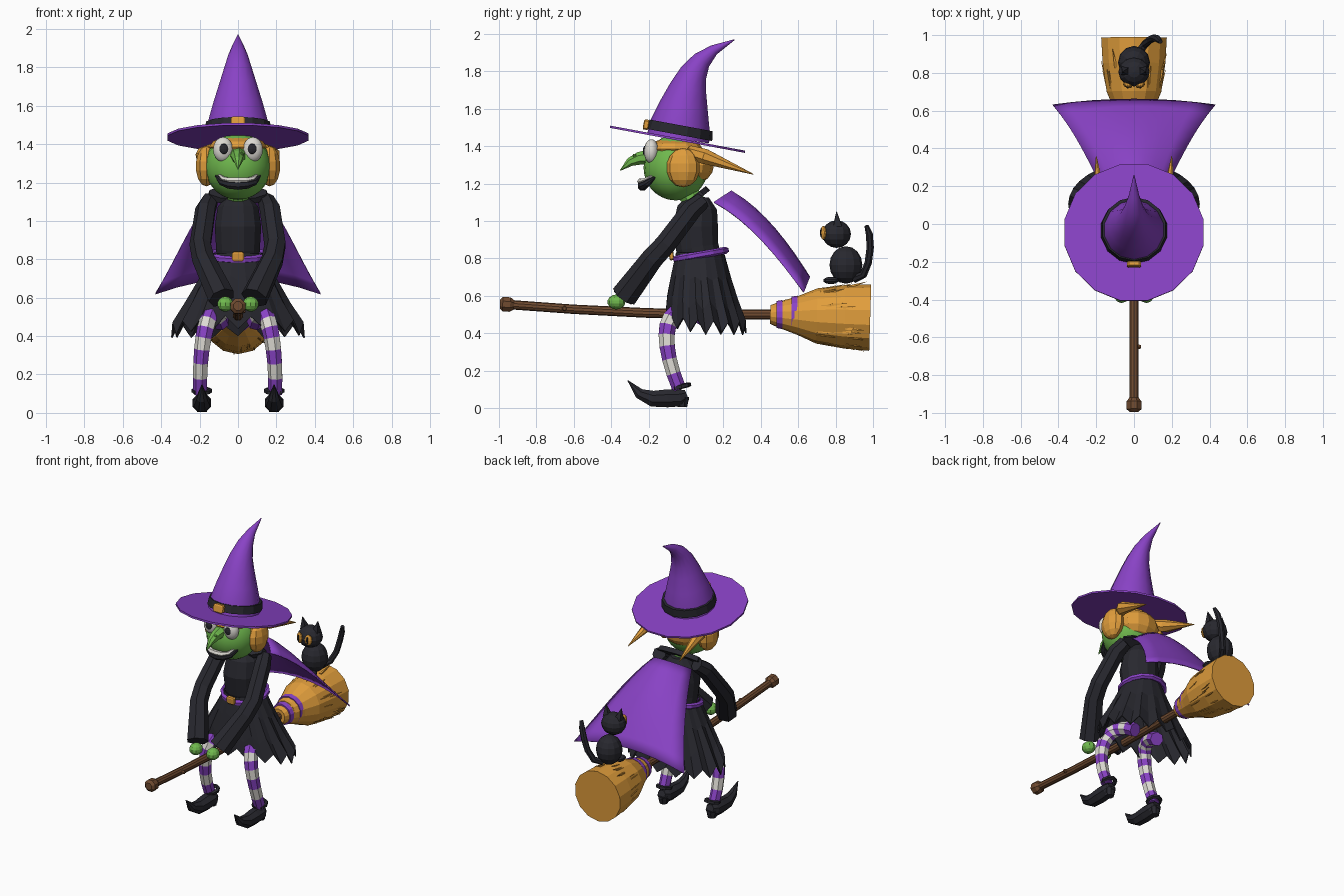
import bpy, bmesh, math, random
from mathutils import Vector, Euler
from mathutils.geometry import interpolate_bezier

if "Cube" in bpy.data.objects:
    bpy.data.objects.remove(bpy.data.objects["Cube"])

random.seed(4)

def mat(name, *c):
    m = bpy.data.materials.new(name)
    m.diffuse_color = (*c, 1)
    m.use_nodes = True
    m.node_tree.nodes["Principled BSDF"].inputs["Base Color"].default_value = m.diffuse_color
    return m

PURPLE = mat("purple", .25, .055, .56)
BLACK = mat("black", .021, .021, .028)
GREEN = mat("green", .16, .48, .075)
ORANGE = mat("orange", .75, .34, .045)
BROWN = mat("brown", .16, .07, .03)
WHITE = mat("white", .72, .70, .65)

def finish(name, bm, mats, smooth=False, solid=0):
    bmesh.ops.recalc_face_normals(bm, faces=bm.faces)
    for f in bm.faces:
        f.smooth = smooth
    me = bpy.data.meshes.new(name)
    bm.to_mesh(me)
    bm.free()
    for m in mats:
        me.materials.append(m)
    ob = bpy.data.objects.new(name, me)
    bpy.context.collection.objects.link(ob)
    if solid:
        md = ob.modifiers.new("thickness", 'SOLIDIFY')
        md.thickness = solid
        md.offset = 0
    return ob

def tube(name, pts, radii, mats, sides=8, ref=(1, 0, 0), flat=1, smooth=False):
    """Sweep a polygon along points; several materials give stripes."""
    mats = mats if isinstance(mats, list) else [mats]
    pts = [Vector(p) for p in pts]
    bm, rings = bmesh.new(), []
    for i, p in enumerate(pts):
        t = (pts[min(i + 1, len(pts) - 1)] - pts[max(i - 1, 0)]).normalized()
        r = Vector(ref)
        a = (r - t * r.dot(t)).normalized()
        b = t.cross(a)
        rings.append([bm.verts.new(p + radii[i] * (a * math.cos(w) + b * flat * math.sin(w)))
                      for w in (2 * math.pi * (k + .5) / sides for k in range(sides))])
    for i in range(len(rings) - 1):
        for k in range(sides):
            j = (k + 1) % sides
            f = bm.faces.new((rings[i][k], rings[i][j], rings[i + 1][j], rings[i + 1][k]))
            f.material_index = i % len(mats)
    bm.faces.new(rings[0])
    bm.faces.new(rings[-1])
    ob = finish(name, bm, mats, smooth)
    if smooth:
        ob.data.polygons[-1].use_smooth = ob.data.polygons[-2].use_smooth = False
    return ob

def ball(name, loc, size, m, seg=12, rings=8, rot=(0, 0, 0), smooth=False):
    bm = bmesh.new()
    bmesh.ops.create_uvsphere(bm, u_segments=seg, v_segments=rings, radius=1)
    ob = finish(name, bm, [m], smooth)
    ob.location, ob.scale, ob.rotation_euler = loc, size, rot
    return ob

def block(name, loc, size, m, rot=(0, 0, 0)):
    bm = bmesh.new()
    bmesh.ops.create_cube(bm, size=1)
    bmesh.ops.bevel(bm, geom=bm.edges[:], offset=.15, segments=1, affect='EDGES')
    ob = finish(name, bm, [m])
    ob.location, ob.scale, ob.rotation_euler = loc, size, rot
    return ob

def ring(name, loc, rx, ry, r, m, tilt, seg=14, sides=6, tall=1):
    """Tilted elliptical band."""
    bm, n, e = bmesh.new(), [], Euler((tilt, 0, 0)).to_matrix()
    for i in range(seg):
        w = 2 * math.pi * i / seg
        n.append([bm.verts.new(Vector(loc) + e @ Vector((
            (rx + r * math.cos(u)) * math.cos(w), (ry + r * math.cos(u)) * math.sin(w), r * tall * math.sin(u))))
            for u in (2 * math.pi * (k + .5) / sides for k in range(sides))])
    for i in range(seg):
        for k in range(sides):
            i2, k2 = (i + 1) % seg, (k + 1) % sides
            bm.faces.new((n[i][k], n[i2][k], n[i2][k2], n[i][k2]))
    return finish(name, bm, [m])

# Broom
tube("broom_stick", [(0, -.97, .555), (0, -.6, .528), (0, -.2, .508), (0, .1, .502), (0, .5, .5)],
     [.025, .025, .026, .027, .027], BROWN, 10)
tube("stick_knob", [(0, -.995, .556), (0, -.98, .556), (0, -.94, .553), (0, -.92, .551)],
     [.025, .042, .042, .027], BROWN, 8)
tube("stick_knot", [(.02, -.65, .532), (.038, -.65, .532)], [.015, .01], BROWN, 6, (0, 1, 0))
profile = [(.45, .05), (.5, .07), (.6, .105), (.7, .148), (.85, .17), (.985, .178)]
tube("broom_bristles", [(0, y, .5 - (y - .45) * .03) for y, r in profile], [r for y, r in profile], ORANGE, 14)
for y, r, m in ((.5, .072, PURPLE), (.54, .078, ORANGE), (.58, .095, PURPLE)):
    tube("broom_binding", [(0, y - .016, .5), (0, y + .016, .5)], [r, r + .006], m, 14)
for i in range(36):
    w, y = random.uniform(0, 2 * math.pi), random.uniform(.68, .88)
    r = .145 + (y - .68) * .15
    d = Vector((math.cos(w), 0, math.sin(w)))
    c = Vector((0, y, .49))
    tube("straw", [c + d * (r - .012), c + d * (r + .017) + Vector((0, .1, 0))], [.011, .001], ORANGE, 4)

# Skirt with ragged hem
bm, rows, N = bmesh.new(), [], 32
for t, rx, ry, cy in ((0, .13, .125, .075), (.35, .20, .158, .08), (.7, .275, .19, .09), (1, .345, .215, .105)):
    row = []
    for k in range(N):
        w = 2 * math.pi * k / N
        hem = .425 + .04 * max(0, -math.sin(w)) + (.045 if k % 2 else -.035) * random.uniform(.6, 1)
        z = .83 + (hem - .83) * t
        row.append(bm.verts.new((rx * math.cos(w), cy + ry * math.sin(w), z)))
    rows.append(row)
for a, b in zip(rows, rows[1:]):
    for k in range(N):
        bm.faces.new((a[k], a[(k + 1) % N], b[(k + 1) % N], b[k]))
finish("skirt", bm, [BLACK], solid=.008)

# Torso, belt, collar
tube("torso", [(0, .08, .79), (0, .06, .86), (0, .05, .97), (0, .06, 1.07), (0, .065, 1.13)],
     [.115, .118, .125, .11, .06], BLACK, 12)
ring("belt", (0, .08, .82), .145, .138, .019, PURPLE, math.radians(10))
block("belt_buckle", (0, -.078, .815), (.06, .025, .05), ORANGE, (.15, 0, 0))
tube("collar", [(0, .08, 1.125), (0, .06, 1.15)], [.165, .155], BLACK, 10, flat=.38)
tube("neck", [(0, .06, 1.08), (0, -.02, 1.19)], [.06, .06], GREEN, 8)

# Cape
bm, grid = bmesh.new(), []
for i in range(9):
    t = i / 8
    c = interpolate_bezier((0, .24, 1.16), (0, .42, 1.06), (0, .56, .86), (0, .66, .7), 9)[i]
    e = interpolate_bezier((.15, .15, 1.1), (.24, .34, 1.0), (.32, .5, .8), (.43, .63, .62), 9)[i]
    row = []
    for k in range(-4, 5):
        u = k / 4
        p = c.lerp(e, u * u)
        row.append(bm.verts.new((e.x * u, p.y, p.z)))
    grid.append(row)
for a, b in zip(grid, grid[1:]):
    for k in range(8):
        bm.faces.new((a[k], a[k + 1], b[k + 1], b[k]))
finish("cape", bm, [PURPLE], True, .008)

# Head, nose, mouth
ball("head", (0, -.055, 1.285), (.172, .172, .175), GREEN, 20, 14, smooth=True)
tube("nose", [(0, -.2, 1.34), (0, -.25, 1.335), (0, -.3, 1.315), (0, -.352, 1.27)], [.042, .035, .024, .002], GREEN, 7)
ball("nose_wart", (.02, -.275, 1.35), (.01,) * 3, GREEN, 6, 4)
arc = [(-.115, -.165, 1.235), (-.085, -.205, 1.205), (-.045, -.225, 1.192), (0, -.232, 1.188),
       (.045, -.225, 1.192), (.085, -.205, 1.205), (.115, -.165, 1.235)]
tube("lower_lip", arc, [.006, .02, .026, .028, .026, .02, .006], BLACK, 8, (0, 0, 1))
tube("teeth", [(x * .9, y - .01, z + .022 - abs(x) * .1) for x, y, z in arc],
     [.004, .014, .018, .019, .018, .014, .004], WHITE, 6, (0, 0, 1))

# Hair
ball("back_hair", (0, .03, 1.3), (.15, .12, .105), ORANGE, 12, 8)
ball("fringe", (0, -.06, 1.385), (.15, .15, .06), ORANGE, 12, 6)

# Hat
TILT = math.radians(-10.5)
ax = Vector((0, math.sin(-TILT), math.cos(TILT)))
c = Vector((0, -.045, 1.437))
tube("hat_brim", [c - ax * .006, c + ax * .006], [.374, .374], PURPLE, 16)
tube("hat_cone", [(0, -.042, 1.44), (0, -.03, 1.52), (0, -.012, 1.61), (0, .012, 1.71), (0, .04, 1.79),
                  (0, .085, 1.86), (0, .15, 1.915), (0, .26, 1.97)],
     [.168, .158, .132, .1, .074, .051, .028, .002], PURPLE, 14, smooth=True)
h = Vector((0, -.035, 1.46))
tube("hat_band", [h, h + ax * .052], [.178, .171], BLACK, 14)
block("hat_buckle", (0, -.213, 1.515), (.075, .03, .055), ORANGE, (TILT, 0, 0))

# Mirrored parts
for s in (-1, 1):
    ball("eye", (.078 * s, -.185, 1.372), (.053, .04, .065), WHITE, 14, 10, smooth=True)
    ball("pupil", (.074 * s, -.218, 1.375), (.025, .013, .028), BLACK, 10, 6)
    ball("side_hair", (.165 * s, -.015, 1.285), (.058, .09, .105), ORANGE, 10, 7)
    tube("pigtail", [(.13 * s, .02, 1.37), (.18 * s, .1, 1.345), (.2 * s, .36, 1.25)], [.035, .042, .002], ORANGE, 7)
    tube("sleeve", [(.145 * s, .09, 1.11), (.168 * s, .03, 1.06), (.195 * s, -.11, .875),
                    (.18 * s, -.18, .80), (.085 * s, -.33, .6)],
         [.045, .055, .058, .06, .072], BLACK, 7)
    ball("hand", (.066 * s, -.372, .567), (.043, .048, .04), GREEN, 10, 7)
    path = interpolate_bezier((.09 * s, .12, .47), (.13 * s, -.1, .62), (.205 * s, -.17, .42), (.195 * s, -.035, .1), 12)
    tube("striped_leg", path, [.046] * 7 + [.044, .042, .04, .039, .038], [PURPLE, WHITE], 7)
    sx = .188 * s
    tube("shoe", [(sx, .005, .07), (sx, -.03, .055), (sx, -.1, .052), (sx, -.18, .05), (sx, -.25, .078), (sx, -.312, .148)],
         [.03, .05, .052, .046, .03, .002], BLACK, 8)
    tube("shoe_heel", [(sx, -.02, .005), (sx, -.02, .06)], [.028, .04], BLACK, 8)
    ring("shoe_cuff", (sx, -.025, .115), .042, .042, .014, BLACK, .25, 8, 5)
    # cat ears, eyes, paws
    tube("cat_ear", [(.045 * s, .81, .975), (.06 * s, .805, 1.05)], [.032, .002], BLACK, 4)
    ball("cat_eye", (.034 * s, .735, .937), (.026, .014, .038), ORANGE, 10, 6, (0, 0, .35 * s))
    ball("cat_pupil", (.034 * s, .723, .937), (.007, .007, .026), BLACK, 6, 5)
    ball("cat_paw", (.035 * s, .775, .682), (.028, .042, .02), BLACK, 8, 5)

# Cat
ball("cat_body", (0, .855, .765), (.085, .088, .1), BLACK, 12, 8)
ball("cat_head", (0, .805, .93), (.083, .077, .074), BLACK, 12, 8)
tube("cat_tail", [(.02, .9, .69), (.055, .95, .715), (.085, .975, .78), (.105, .985, .86), (.125, .98, .93), (.14, .965, .975)],
     [.022, .021, .02, .02, .019, .012], BLACK, 7)
